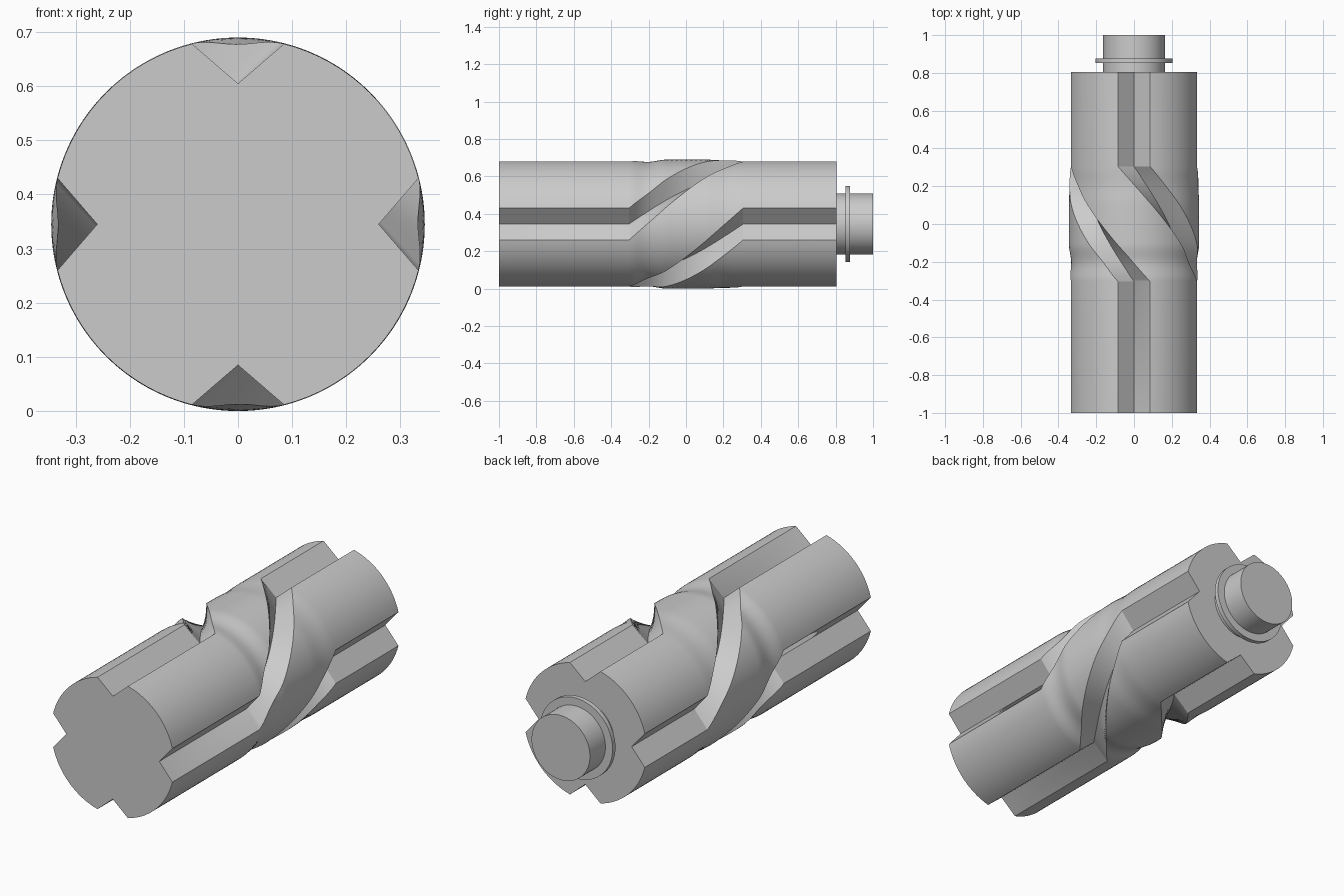
import bpy, bmesh, math

cube = bpy.data.objects.get("Cube")
if cube:
    bpy.data.objects.remove(cube, do_unlink=True)

AXIS_Z = 0.345      # height of the shaft axis
RADIUS = 0.344      # outer radius of the lobes
GROOVE_R = 0.26     # distance from the axis to a groove bottom
GROOVE_HALF = math.asin(0.085 / RADIUS)
TWIST_END = 0.305   # the twist runs from -TWIST_END to TWIST_END
LOBE_STEPS = 16
TWIST_STEPS = 48

steel = bpy.data.materials.new("plain grey steel")
steel.use_nodes = True
grey = (0.6, 0.6, 0.6, 1)
steel.diffuse_color = grey
steel.node_tree.nodes["Principled BSDF"].inputs["Base Color"].default_value = grey


def section(radius, turn):
    """Four round lobes with a V groove between each pair."""
    points = []
    for lobe in range(4):
        base = lobe * math.pi / 2 + turn
        points.append((GROOVE_R, base))
        span = math.pi / 2 - 2 * GROOVE_HALF
        for i in range(LOBE_STEPS + 1):
            points.append((radius, base + GROOVE_HALF + span * i / LOBE_STEPS))
    return [(r * math.cos(a), r * math.sin(a)) for r, a in points]


def dip(y, centre):
    """Smooth shallow neck near an end of the twist."""
    t = min(abs(y - centre) / 0.1, 1)
    return (1 + math.cos(math.pi * t)) / 2


def loft(name, rings):
    """Skin a list of (y, outline) rings and cap both ends."""
    bm = bmesh.new()
    loops = [[bm.verts.new((x, y, z + AXIS_Z)) for x, z in outline]
             for y, outline in rings]
    for a, b in zip(loops, loops[1:]):
        for i in range(len(a)):
            j = (i + 1) % len(a)
            bm.faces.new((a[i], a[j], b[j], b[i]))
    bm.faces.new(loops[0])
    bm.faces.new(loops[-1])
    bmesh.ops.recalc_face_normals(bm, faces=bm.faces)
    mesh = bpy.data.meshes.new(name)
    bm.to_mesh(mesh)
    bm.free()
    mesh.materials.append(steel)
    obj = bpy.data.objects.new(name, mesh)
    bpy.context.collection.objects.link(obj)
    bpy.ops.object.select_all(action='DESELECT')
    obj.select_set(True)
    bpy.context.view_layer.objects.active = obj
    bpy.ops.object.shade_smooth_by_angle(angle=math.radians(30))
    return obj


def circle(radius, count=64):
    return [(radius * math.cos(math.tau * i / count),
             radius * math.sin(math.tau * i / count)) for i in range(count)]


# Grooved shaft: straight, quarter turn, straight
rings = [(-1, section(RADIUS, 0))]
for k in range(TWIST_STEPS + 1):
    t = k / TWIST_STEPS
    y = TWIST_END * (2 * t - 1)
    radius = RADIUS + 0.001 * math.sin(math.pi * t)
    radius -= 0.012 * dip(y, -0.205) + 0.004 * dip(y, 0.205)
    rings.append((y, section(radius, t * math.pi / 2)))
rings.append((0.805, section(RADIUS, math.pi / 2)))
loft("grooved_shaft", rings)

# End pin with its thin collar
loft("end_pin", [(0.8, circle(0.163)), (1, circle(0.163))])
loft("pin_collar", [(0.853, circle(0.203)), (0.876, circle(0.203))])
